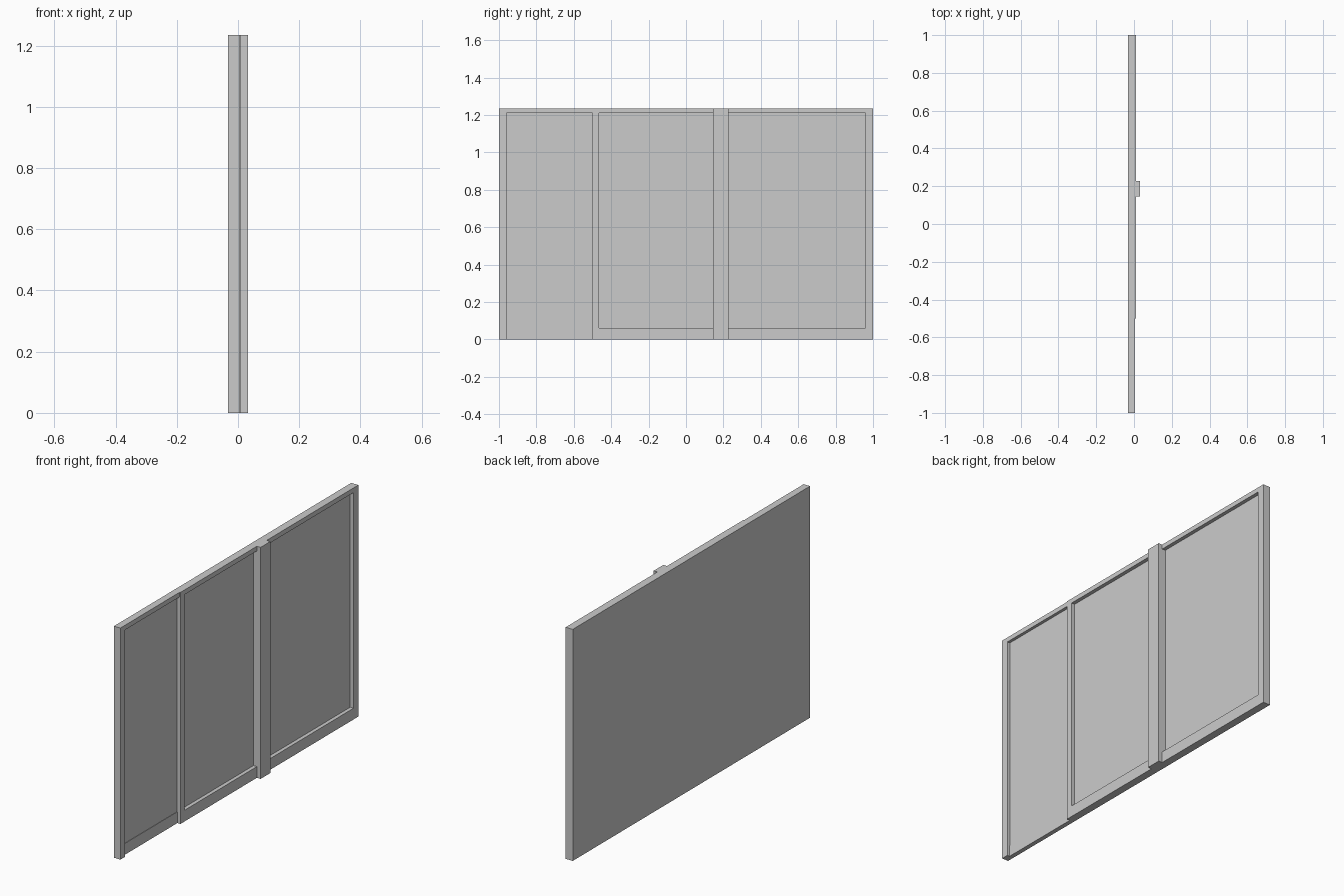
import bpy

if "Cube" in bpy.data.objects:
    bpy.data.objects.remove(bpy.data.objects["Cube"])

H = 1.235      # overall height
BACK = -0.032  # rear plane
PANE = -0.01   # recessed pane surface


def box(name, x, y, z):
    bpy.ops.mesh.primitive_cube_add(
        size=1, location=[(a + b) / 2 for a, b in (x, y, z)])
    ob = bpy.context.object
    ob.name = name
    ob.scale = [b - a for a, b in (x, y, z)]
    bpy.ops.object.transform_apply(location=False, rotation=False, scale=True)
    return ob


# Solid backing panel that carries all three panes
box("pane_panel", (BACK, PANE), (-1, 1), (0, H))

# Narrow section: thinner frame, bottom rail set back
box("side_stile", (PANE, 0.006), (-1, -0.96), (0, H))
box("side_top_rail", (PANE, 0.006), (-0.96, -0.5), (1.21, H))
box("side_bottom_rail", (PANE, -0.008), (-0.96, -0.5), (0, 0.06))

# Wide section: proud frame
box("main_left_stile", (PANE, 0.01), (-0.5, -0.465), (0, H))
box("main_right_stile", (PANE, 0.01), (0.96, 1), (0, H))
box("main_top_rail", (PANE, 0.01), (-0.465, 0.96), (1.21, H))
box("main_bottom_rail", (PANE, 0.01), (-0.465, 0.96), (0, 0.06))

# Projecting vertical post
box("center_post", (PANE, 0.032), (0.145, 0.227), (0, H))
